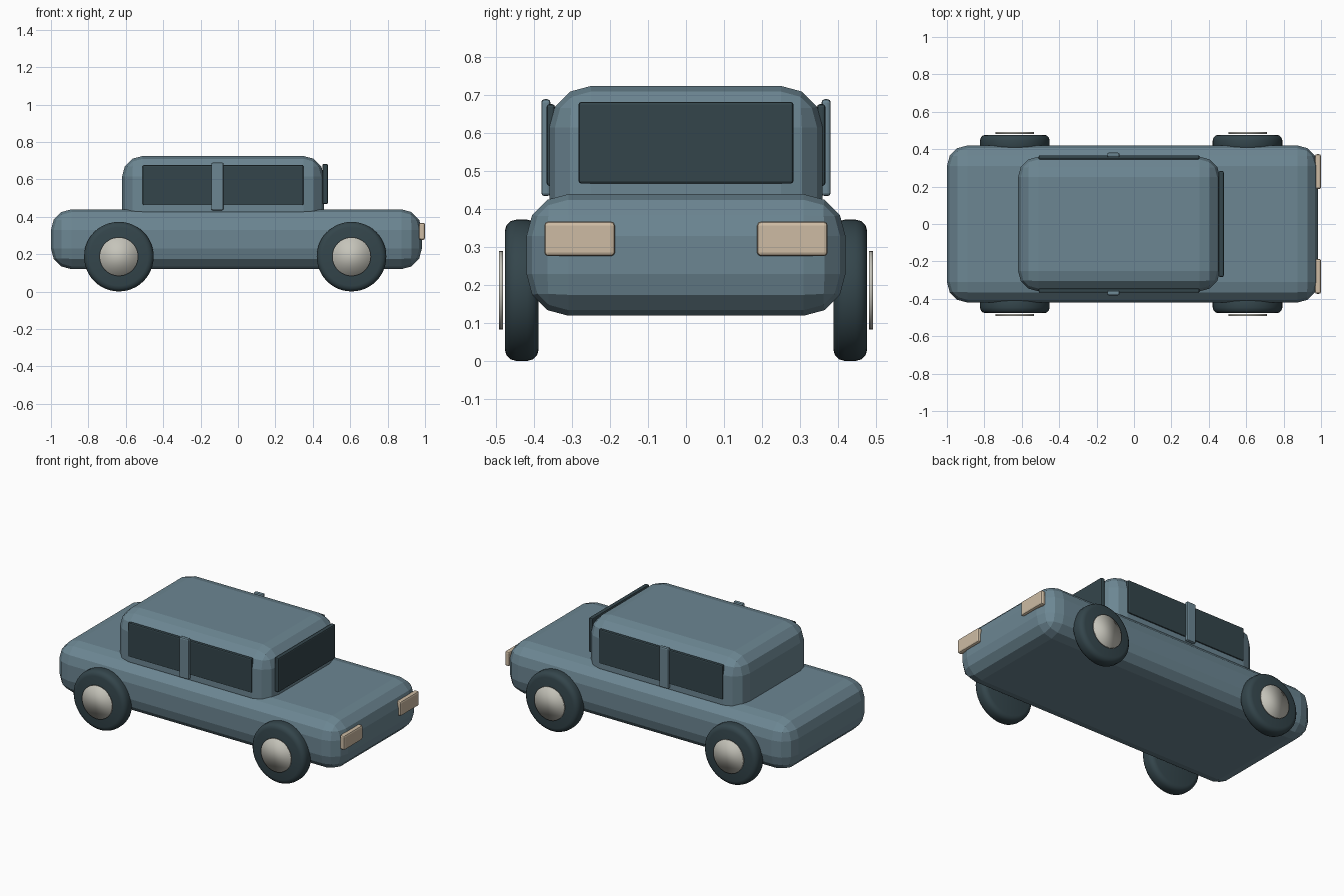
import bpy, bmesh, math
from mathutils import Matrix

if "Cube" in bpy.data.objects:
    bpy.data.objects.remove(bpy.data.objects["Cube"])


def material(name, rgb):
    m = bpy.data.materials.new(name)
    m.diffuse_color = (*rgb, 1.0)
    m.use_nodes = True
    m.node_tree.nodes["Principled BSDF"].inputs["Base Color"].default_value = m.diffuse_color
    return m


PAINT = material("blue_grey_paint", (0.150, 0.240, 0.290))
DARK = material("dark_slate", (0.034, 0.060, 0.071))
LAMP = material("warm_cream", (0.610, 0.500, 0.370))
METAL = material("pale_metal", (0.560, 0.550, 0.490))


def finish(name, bm, mat, smooth=False):
    bmesh.ops.recalc_face_normals(bm, faces=bm.faces)
    mesh = bpy.data.meshes.new(name)
    for f in bm.faces:
        f.smooth = smooth
    bm.to_mesh(mesh)
    bm.free()
    mesh.materials.append(mat)
    obj = bpy.data.objects.new(name, mesh)
    bpy.context.collection.objects.link(obj)
    return obj


def box(name, xs, ys, zs, bevel, segments, mat):
    """Box between pairs of limits, with all edges rounded."""
    bm = bmesh.new()
    bmesh.ops.create_cube(bm, size=1.0)
    for v in bm.verts:
        v.co = [(a + b) / 2 + c * (b - a) for c, (a, b) in zip(v.co, (xs, ys, zs))]
    bmesh.ops.bevel(bm, geom=bm.edges[:], offset=bevel, offset_type='OFFSET',
                    segments=segments, profile=0.5, affect='EDGES')
    return finish(name, bm, mat)


def disc(name, x, ys, z, radius, bevel, segments, mat):
    """Smooth cylinder along y, with optionally rounded rims."""
    bm = bmesh.new()
    bmesh.ops.create_cone(bm, cap_ends=True, segments=48, radius1=radius,
                          radius2=radius, depth=abs(ys[1] - ys[0]),
                          matrix=Matrix.Translation((x, sum(ys) / 2, z))
                          @ Matrix.Rotation(math.pi / 2, 4, 'X'))
    if bevel:
        rims = [e for e in bm.edges if any(len(f.verts) > 4 for f in e.link_faces)]
        bmesh.ops.bevel(bm, geom=rims, offset=bevel, offset_type='OFFSET',
                        segments=segments, profile=0.5, affect='EDGES')
    return finish(name, bm, mat, smooth=True)


# Main shell and cabin
box("body", (-1.0, 0.983), (-0.42, 0.42), (0.12, 0.44), 0.11, 3, PAINT)
box("cabin", (-0.62, 0.46), (-0.36, 0.36), (0.32, 0.725), 0.11, 3, PAINT)

# Windscreen
box("windscreen", (0.452, 0.48), (-0.283, 0.283), (0.468, 0.683), 0.007, 2, DARK)

for side, s in (("right", -1), ("left", 1)):
    # Side glass and the pillar dividing it
    box(f"side_window_{side}", (-0.51, 0.35), sorted((s * 0.345, s * 0.367)),
        (0.462, 0.677), 0.007, 2, DARK)
    box(f"door_pillar_{side}", (-0.143, -0.077), sorted((s * 0.357, s * 0.381)),
        (0.435, 0.69), 0.008, 2, PAINT)
    # Headlights
    box(f"headlight_{side}", (0.968, 1.0), sorted((s * 0.187, s * 0.373)),
        (0.277, 0.368), 0.01, 2, LAMP)
    # Wheels with hubcaps
    for end, x in (("rear", -0.637), ("front", 0.607)):
        disc(f"tyre_{end}_{side}", x, sorted((s * 0.388, s * 0.477)), 0.187, 0.186,
             0.03, 3, DARK)
        disc(f"hubcap_{end}_{side}", x, sorted((s * 0.482, s * 0.492)), 0.187, 0.103,
             0, 1, METAL)
